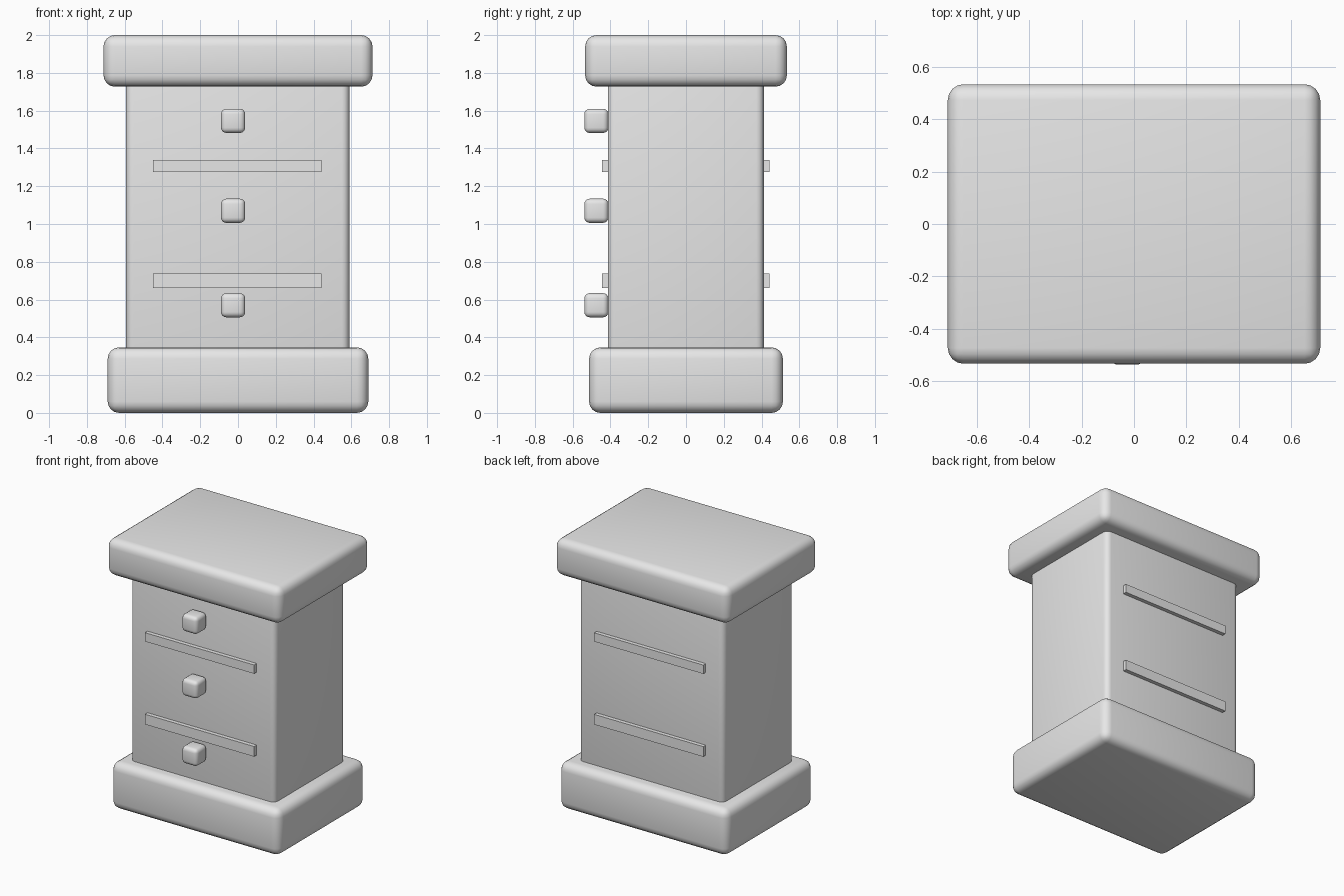
import bpy
from mathutils import Vector

cube = bpy.data.objects.get("Cube")
if cube:
    bpy.data.objects.remove(cube, do_unlink=True)

grey = bpy.data.materials.new("light_grey")
grey.use_nodes = True
grey.diffuse_color = (0.8, 0.8, 0.8, 1)
grey.node_tree.nodes["Principled BSDF"].inputs["Base Color"].default_value = (0.8, 0.8, 0.8, 1)


def box(name, low, high, radius=0):
    """Box between two corners, with rounded edges if a radius is given."""
    low, high = Vector(low), Vector(high)
    bpy.ops.mesh.primitive_cube_add(size=1, location=(low + high) / 2)
    obj = bpy.context.object
    obj.name = name
    obj.scale = high - low
    bpy.ops.object.transform_apply(location=False, rotation=False, scale=True)
    obj.data.materials.append(grey)
    if radius:
        bevel = obj.modifiers.new("rounded_edges", "BEVEL")
        bevel.width = radius
        bevel.segments = 4
        bpy.ops.object.shade_smooth()
    return obj


# Main blocks
box("base", (-0.69, -0.513, 0), (0.69, 0.513, 0.347), 0.06)
box("top_slab", (-0.712, -0.534, 1.727), (0.712, 0.534, 2), 0.06)
box("cabinet_body", (-0.593, -0.414, 0.26), (0.59, 0.412, 1.8), 0.04)

# Drawer dividers run through the body and stand out at front and back
box("upper_divider", (-0.45, -0.444, 1.275), (0.442, 0.441, 1.34))
box("lower_divider", (-0.45, -0.444, 0.662), (0.442, 0.441, 0.737))

# Drawer knobs
for name, z in (("top", 1.546), ("middle", 1.07), ("bottom", 0.57)):
    box(name + "_drawer_knob", (-0.09, -0.538, z - 0.064), (0.038, -0.411, z + 0.064), 0.028)
